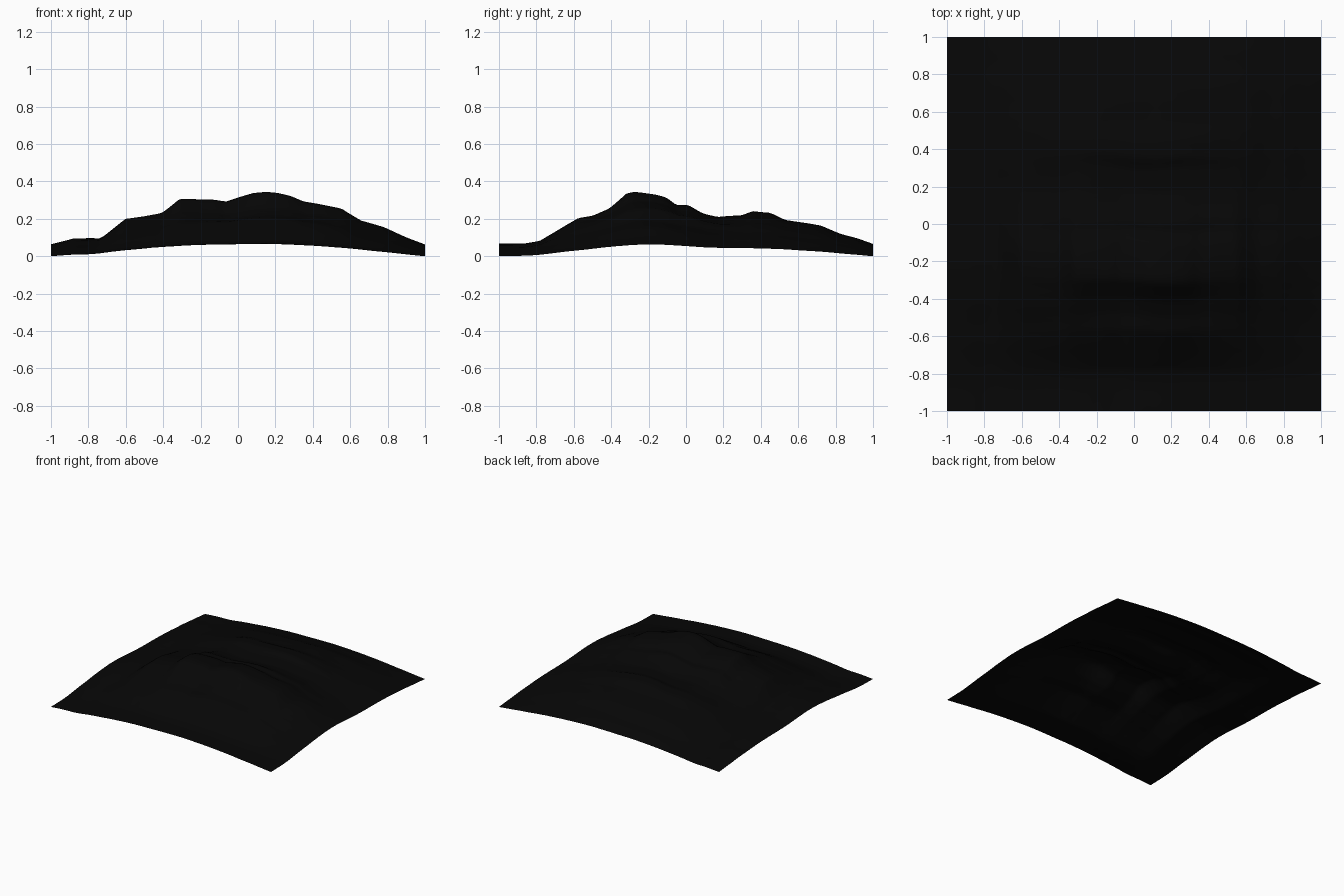
import bpy, bmesh, math
from mathutils import noise, Vector

if "Cube" in bpy.data.objects:
    bpy.data.objects.remove(bpy.data.objects["Cube"])

# Skyline of the hill seen from the front (x, height) and from the right (y, height)
FRONT = [(-1, .073), (-.88, .107), (-.74, .107), (-.61, .217), (-.5, .23), (-.41, .245),
         (-.31, .323), (-.12, .312), (-.06, .298), (.08, .342), (.14, .347), (.2, .342),
         (.28, .328), (.35, .303), (.56, .273), (.66, .205), (.78, .168), (.9, .112), (1, .072)]
SIDE = [(-1, .073), (-.86, .075), (-.78, .087), (-.56, .213), (-.48, .223), (-.4, .258),
        (-.31, .34), (-.27, .346), (-.16, .332), (-.1, .317), (-.04, .275), (.02, .28),
        (.1, .238), (.18, .216), (.3, .224), (.36, .252), (.45, .245), (.53, .203),
        (.65, .187), (.73, .172), (.83, .127), (.92, .102), (1, .072)]
PEAK = .345


def profile(points, t):
    """Linear interpolation along a skyline."""
    t = max(-1, min(1, t))
    for (a, u), (b, v) in zip(points, points[1:]):
        if t <= b:
            return u + (v - u) * (t - a) / (b - a)
    return points[-1][1]


def soft_profile(points, t, sharp):
    """Skyline whose small features fade out as sharp goes to 0."""
    w = .14 * min(1, 2 * (1 - abs(t)))
    smooth = sum(profile(points, t + w * k / 2) for k in range(-2, 3)) / 5
    return smooth + sharp * (profile(points, t) - smooth)


def height(x, y):
    fade = (1 - x * x) * (1 - y * y)
    # ridges wander a little and soften away from the middle
    yy = y + fade * .03 * noise.noise(Vector((x * 2.5, y * 2.5, 3)))
    xx = x + fade * .03 * noise.noise(Vector((x * 2.5, y * 2.5, 9)))
    across = soft_profile(FRONT, xx, math.exp(-((y + .2) / .4) ** 2))
    along = soft_profile(SIDE, yy, math.exp(-((x - .1) / .45) ** 2))
    z = across * along / PEAK - .012 * abs(x * y) ** 1.5
    z += .006 * fade * noise.noise(Vector((x * 6, y * 6, 1)))
    return max(z, 0)


# Terrain sheet
bm = bmesh.new()
bmesh.ops.create_grid(bm, x_segments=100, y_segments=100, size=1)
for v in bm.verts:
    v.co.z = height(v.co.x, v.co.y)
low = min(v.co.z for v in bm.verts)
for v in bm.verts:
    v.co.z -= low
for f in bm.faces:
    f.smooth = True
mesh = bpy.data.meshes.new("terrain")
bm.to_mesh(mesh)
bm.free()
terrain = bpy.data.objects.new("terrain", mesh)
bpy.context.collection.objects.link(terrain)

# Near-black rock
mat = bpy.data.materials.new("black rock")
mat.diffuse_color = (.002, .002, .002, 1)
mat.use_nodes = True
mat.node_tree.nodes["Principled BSDF"].inputs["Base Color"].default_value = mat.diffuse_color
mesh.materials.append(mat)
